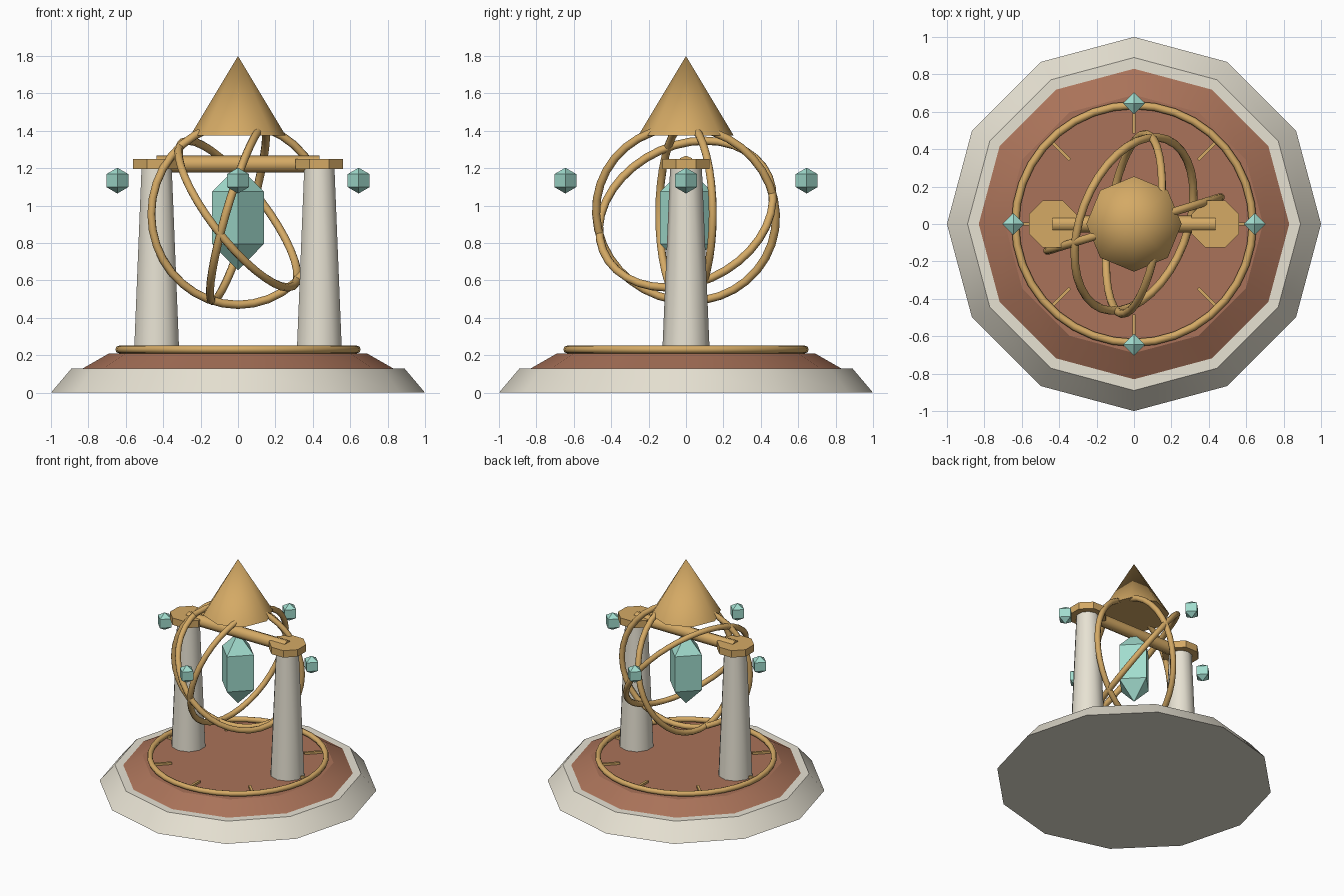
import bpy
from math import pi, cos, sin, radians
from mathutils import Vector

if "Cube" in bpy.data.objects:
    bpy.data.objects.remove(bpy.data.objects["Cube"])


def material(name, rgb):
    m = bpy.data.materials.new(name)
    m.diffuse_color = (*rgb, 1)
    m.use_nodes = True
    m.node_tree.nodes["Principled BSDF"].inputs["Base Color"].default_value = m.diffuse_color
    return m


STONE = material("stone", (0.80, 0.76, 0.65))
BRICK = material("clay", (0.40, 0.17, 0.10))
BRASS = material("brass", (0.66, 0.40, 0.13))
GEM = material("gem", (0.36, 0.72, 0.62))


def finish(name, mat, smooth="sides"):
    o = bpy.context.object
    o.name = name
    o.data.materials.append(mat)
    for p in o.data.polygons:
        p.use_smooth = smooth == "all" or (smooth == "sides" and abs(p.normal.z) < 0.99)
    return o


def frustum(name, mat, sides, r1, r2, z1, z2, x=0, turn=0, smooth="sides"):
    bpy.ops.mesh.primitive_cone_add(vertices=sides, radius1=r1, radius2=r2, depth=z2 - z1,
                                    location=(x, 0, (z1 + z2) / 2), rotation=(0, 0, turn))
    return finish(name, mat, smooth)


def ring(name, radius, tube, z, normal=(0, 0, 1)):
    rot = Vector(normal).to_track_quat('Z', 'Y').to_euler()
    bpy.ops.mesh.primitive_torus_add(major_radius=radius, minor_radius=tube, major_segments=36,
                                     minor_segments=8, location=(0, 0, z), rotation=rot)
    return finish(name, BRASS, "all")


def crystal(name, loc, r, half_height):
    bpy.ops.mesh.primitive_uv_sphere_add(segments=4, ring_count=2, radius=1, location=loc)
    o = finish(name, GEM, "none")
    o.scale = (r, r, half_height)
    return o


# Stepped plinth
frustum("base_step", STONE, 12, 1.0, 0.89, 0, 0.13)
frustum("upper_step", BRICK, 12, 0.83, 0.69, 0.13, 0.21)

# Dial ring and hour ticks
ring("dial_ring", 0.635, 0.021, 0.231)
for i in range(8):
    a = i * pi / 4
    bpy.ops.mesh.primitive_cube_add(size=1, location=(0.55 * cos(a), 0.55 * sin(a), 0.217),
                                    rotation=(0, 0, a))
    finish("dial_tick", BRASS, "none").scale = (0.13, 0.018, 0.02)

# Columns with octagonal caps, joined by a beam
for x in (-0.435, 0.435):
    frustum("column", STONE, 10, 0.127, 0.085, 0.21, 1.2, x)
    frustum("column_cap", BRASS, 8, 0.137, 0.137, 1.195, 1.25, x, radians(22.5), "none")
bpy.ops.mesh.primitive_cylinder_add(vertices=8, radius=0.045, depth=0.87,
                                    location=(0, 0, 1.222), rotation=(0, pi / 2, 0))
finish("beam", BRASS)

# Roof cone
frustum("roof_cone", BRASS, 8, 0.255, 0, 1.375, 1.8)

# Tilted orbit rings
for n in ((0.295, -0.955, 0), (0.755, -0.29, 0.587), (0.95, -0.13, -0.28)):
    ring("orbit_ring", 0.485, 0.022, 0.955, n)

# Central crystal and four floating ones
crystal("core_crystal", (0, 0, 0.935), 0.16, 0.28)
for i in range(4):
    a = i * pi / 2
    crystal("floating_crystal", (0.645 * cos(a), 0.645 * sin(a), 1.134), 0.068, 0.069)
